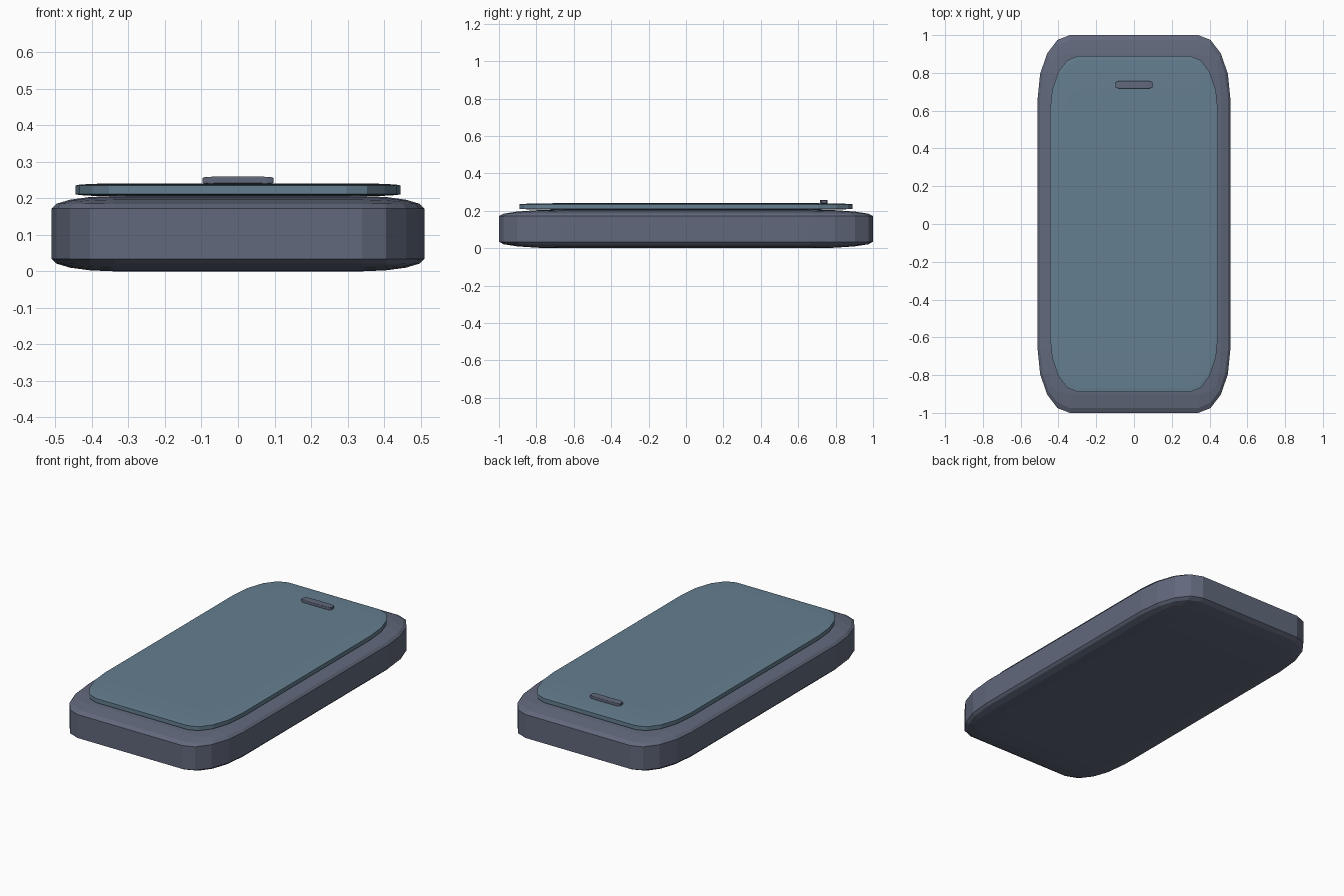
import bpy, bmesh

if "Cube" in bpy.data.objects:
    bpy.data.objects.remove(bpy.data.objects["Cube"])


def pill_box(name, half, centre, segments, color):
    """Cube rounded on every edge, then stretched so its corners become elliptical."""
    bm = bmesh.new()
    bmesh.ops.create_cube(bm, size=2)
    bmesh.ops.bevel(bm, geom=bm.edges[:], offset=1 / 3, offset_type='OFFSET',
                    segments=segments, profile=0.5, affect='EDGES')
    bmesh.ops.scale(bm, vec=half, verts=bm.verts)
    bmesh.ops.recalc_face_normals(bm, faces=bm.faces)
    mesh = bpy.data.meshes.new(name)
    bm.to_mesh(mesh)
    bm.free()
    obj = bpy.data.objects.new(name, mesh)
    obj.location = centre
    bpy.context.collection.objects.link(obj)
    mat = bpy.data.materials.get(color[0]) or bpy.data.materials.new(color[0])
    mat.diffuse_color = color[1]
    mat.use_nodes = True
    mat.node_tree.nodes["Principled BSDF"].inputs["Base Color"].default_value = mat.diffuse_color
    mesh.materials.append(mat)
    return obj


casing = ("casing_grey", (0.12, 0.14, 0.20, 1))
glass = ("glass_blue", (0.13, 0.21, 0.28, 1))

# Handset body
pill_box("body", (0.51, 1.0, 0.103), (0, 0, 0.103), 4, casing)
# Raised screen
pill_box("screen", (0.445, 0.89, 0.018), (0, 0, 0.223), 4, glass)
# Earpiece slot on the upper screen
pill_box("earpiece", (0.097, 0.02, 0.010), (0, 0.737, 0.249), 4, casing)
